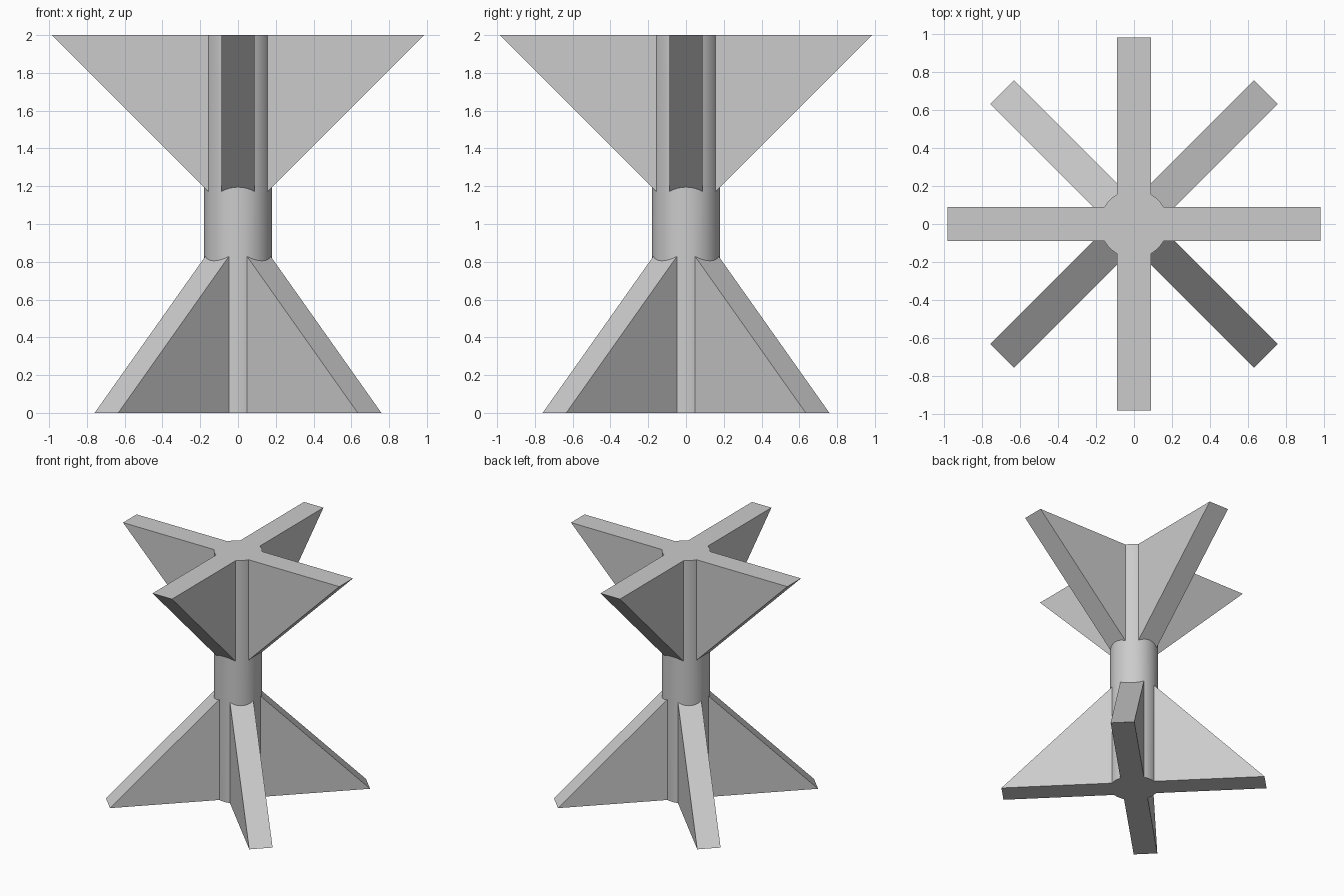
import bpy, bmesh, math
from mathutils import Matrix

cube = bpy.data.objects.get("Cube")
if cube:
    bpy.data.objects.remove(cube, do_unlink=True)

HEIGHT, REACH, RADIUS, THICK = 2.0, 0.985, 0.18, 0.177

grey = bpy.data.materials.new("plain grey")
grey.use_nodes = True
color = (0.6, 0.6, 0.6, 1)
grey.diffuse_color = color
grey.node_tree.nodes["Principled BSDF"].inputs["Base Color"].default_value = color


def finish(name, bm):
    bmesh.ops.recalc_face_normals(bm, faces=bm.faces)
    mesh = bpy.data.meshes.new(name)
    bm.to_mesh(mesh)
    bm.free()
    mesh.materials.append(grey)
    obj = bpy.data.objects.new(name, mesh)
    bpy.context.collection.objects.link(obj)
    return obj


def fin_pair(name, base_z, tip_z, angle):
    """Triangular plate through the axis, forming two opposite fins."""
    bm = bmesh.new()
    profile = [(-REACH, base_z), (REACH, base_z), (0, tip_z)]
    face = bm.faces.new([bm.verts.new((x, -THICK / 2, z)) for x, z in profile])
    ext = bmesh.ops.extrude_face_region(bm, geom=[face])
    moved = [v for v in ext["geom"] if isinstance(v, bmesh.types.BMVert)]
    bmesh.ops.translate(bm, verts=moved, vec=(0, THICK, 0))
    bmesh.ops.rotate(bm, verts=bm.verts, matrix=Matrix.Rotation(angle, 3, "Z"))
    return finish(name, bm)


# Central column
bm = bmesh.new()
bmesh.ops.create_cone(bm, cap_ends=True, segments=64, radius1=RADIUS,
                      radius2=RADIUS, depth=HEIGHT,
                      matrix=Matrix.Translation((0, 0, HEIGHT / 2)))
column = finish("finned_column", bm)

# Upper fins on the axes, lower fins on the diagonals
fins = []
for i in range(2):
    turn = i * math.pi / 2
    fins.append(fin_pair("upper_fins", HEIGHT, HEIGHT - REACH, turn))
    fins.append(fin_pair("lower_fins", 0, REACH, turn + math.pi / 4))

# Join everything into one clean solid
bpy.ops.object.select_all(action="DESELECT")
column.select_set(True)
bpy.context.view_layer.objects.active = column
for fin in fins:
    mod = column.modifiers.new("union", "BOOLEAN")
    mod.operation, mod.solver, mod.object = "UNION", "EXACT", fin
    bpy.ops.object.modifier_apply(modifier=mod.name)
    bpy.data.objects.remove(fin, do_unlink=True)

bpy.ops.object.shade_smooth_by_angle(angle=math.radians(30))
